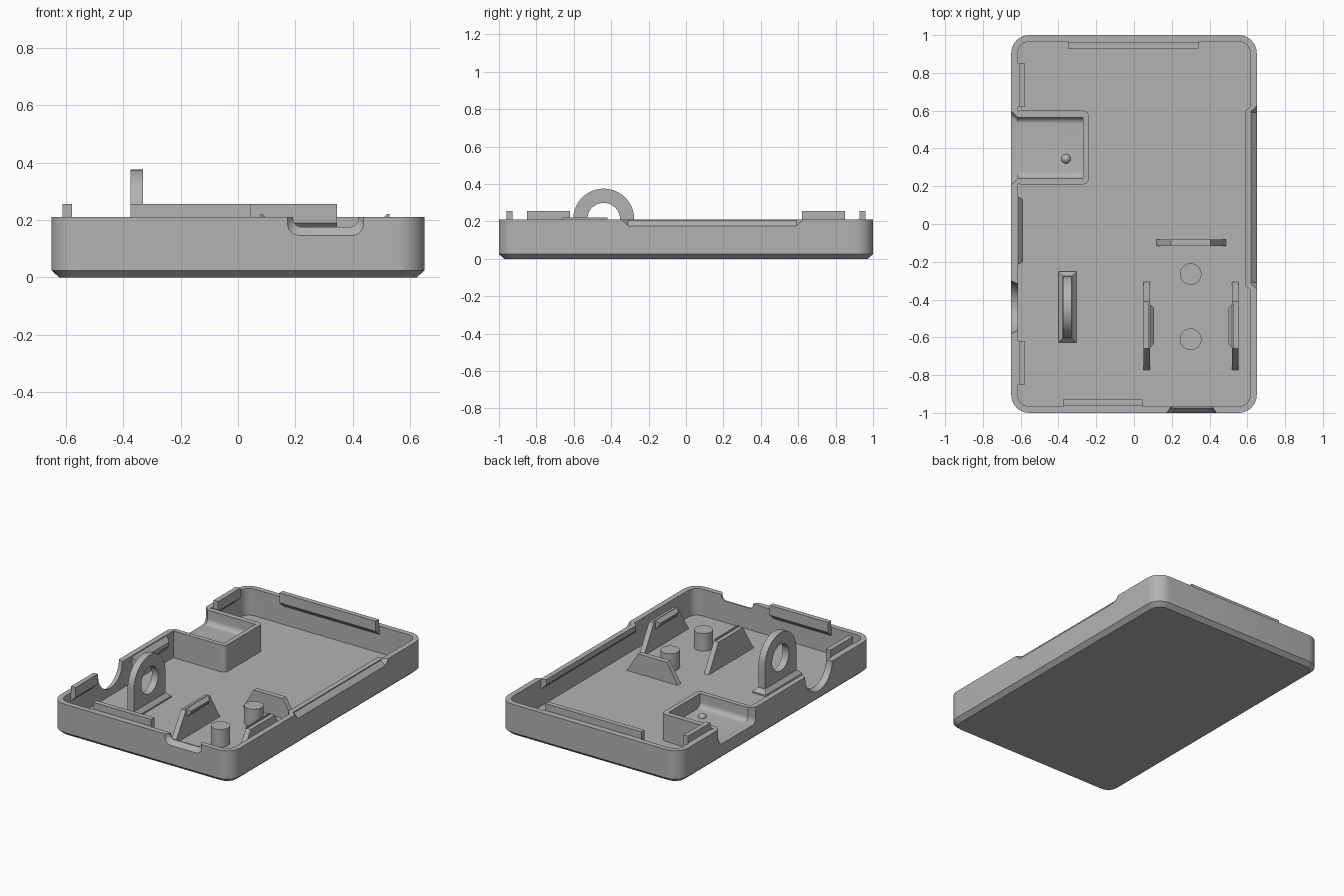
import bpy, bmesh, math

cube = bpy.data.objects.get("Cube")
if cube:
    bpy.data.objects.remove(cube, do_unlink=True)

grey = bpy.data.materials.new("plain grey")
grey.use_nodes = True
GREY = (0.45, 0.45, 0.45, 1)
grey.diffuse_color = GREY
grey.node_tree.nodes["Principled BSDF"].inputs["Base Color"].default_value = GREY


def place(axis, t, p):
    u, v = p
    return {"x": (t, u, v), "y": (u, t, v), "z": (u, v, t)}[axis]


def loft(name, axis, rings):
    """Closed skin through rings, each (position on axis, 2D outline)."""
    bm = bmesh.new()
    loops = [[bm.verts.new(place(axis, t, p)) for p in pts] for t, pts in rings]
    n = len(loops[0])
    for a, b in zip(loops, loops[1:]):
        for i in range(n):
            j = (i + 1) % n
            bm.faces.new((a[i], a[j], b[j], b[i]))
    bm.faces.new(loops[0])
    bm.faces.new(loops[-1])
    bmesh.ops.recalc_face_normals(bm, faces=bm.faces)
    mesh = bpy.data.meshes.new(name)
    bm.to_mesh(mesh)
    bm.free()
    obj = bpy.data.objects.new(name, mesh)
    bpy.context.collection.objects.link(obj)
    mesh.materials.append(grey)
    return obj


def prism(name, axis, pts, a, b):
    return loft(name, axis, [(a, pts), (b, pts)])


def rect(u0, u1, v0, v1, r=0.0, steps=8):
    """Rectangle outline, with rounded corners if r is given."""
    if not r:
        return [(u0, v0), (u1, v0), (u1, v1), (u0, v1)]
    pts = []
    for k, (cu, cv) in enumerate(rect(u0 + r, u1 - r, v0 + r, v1 - r)):
        for s in range(steps + 1):
            a = math.pi * (1 + k / 2 + s / steps / 2)
            pts.append((cu + r * math.cos(a), cv + r * math.sin(a)))
    return pts


def circle(cu, cv, r, n=48):
    return [(cu + r * math.cos(2 * math.pi * i / n),
             cv + r * math.sin(2 * math.pi * i / n)) for i in range(n)]


def cut(obj, *cutters):
    for c in cutters:
        mod = obj.modifiers.new("cut", "BOOLEAN")
        mod.operation, mod.solver, mod.object = "DIFFERENCE", "EXACT", c
        bpy.context.view_layer.objects.active = obj
        bpy.ops.object.modifier_apply(modifier=mod.name)


def discard(*objs):
    for o in objs:
        bpy.data.objects.remove(o, do_unlink=True)


HX, HY, TOP, FLOOR, WALL = 0.65, 1.0, 0.21, 0.035, 0.035
IX, IY = HX - WALL, HY - WALL


def outline(inset):
    return rect(inset - HX, HX - inset, inset - HY, HY - inset, 0.095 - inset)


# Tray shell with a chamfered underside
tray = loft("tray_shell", "z", [
    (0, outline(0.028)), (0.025, outline(0)), (TOP, outline(0)),
    (TOP, outline(WALL)), (FLOOR, outline(WALL))])

# Side pocket, open through the right wall
pocket = prism("side_pocket", "z", rect(-0.63, -0.24, 0.21, 0.6, 0.03), 0.02, TOP)
pocket_cut = prism("pocket_cutter", "x", rect(0.24, 0.565, 0.12, 0.5, 0.035), -0.8, -0.27)
mouth_cut = loft("mouth_cutter", "x", [
    (-0.66, rect(0.2, 0.605, 0.1, 0.5, 0.04)),
    (-0.615, rect(0.24, 0.565, 0.12, 0.5, 0.035))])
cut(pocket, pocket_cut, mouth_cut)

# Front cable opening, flared outward
port_cut = loft("port_cutter", "y", [
    (-1.01, rect(0.165, 0.445, 0.135, 0.5, 0.045)),
    (-0.975, rect(0.192, 0.418, 0.175, 0.5, 0.03)),
    (-0.9, rect(0.192, 0.418, 0.175, 0.5, 0.03))])

# Round opening in the right wall
round_cut = loft("round_cutter", "x", [
    (-0.66, circle(-0.44, TOP, 0.145)), (-0.62, circle(-0.44, TOP, 0.125)),
    (-0.58, circle(-0.44, TOP, 0.125))])


# Long sloped recess along the left wall
def recess(low):
    return [(-0.31, low), (0.59, low), (0.665, low + 0.075), (-0.385, low + 0.075)]


recess_cut = loft("recess_cutter", "x", [(0.613, recess(TOP)), (0.66, recess(0.166))])

cut(tray, pocket_cut, mouth_cut, port_cut, round_cut, recess_cut)
discard(pocket_cut, mouth_cut, port_cut, round_cut, recess_cut)


# Rim tabs inside the walls, tapered beneath
def tab(name, axis, side, wall, a, b):
    pts = [(wall - 0.005, 0.255), (wall - 0.037, 0.255), (wall - 0.037, 0.19),
           (wall + 0.005, 0.15), (wall + 0.005, TOP), (wall - 0.005, TOP)]
    return prism(name, axis, [(side * u, v) for u, v in pts], a, b)


tab("back_tab", "x", 1, IY, -0.35, 0.345)
tab("front_tab", "x", -1, IY, -0.375, 0.045)
tab("right_back_tab", "y", -1, IX, 0.62, 0.85)
tab("right_front_tab", "y", -1, IX, -0.85, -0.62)

# Ledges that thicken the side walls
loft("right_ledge", "x", [(-0.62, rect(-0.22, 0.15, 0.11, TOP)),
                          (-0.588, rect(-0.2, 0.13, 0.15, 0.175))])
loft("left_ledge", "x", [(0.62, rect(-0.35, 0.62, 0.14, TOP)),
                         (0.587, rect(-0.325, 0.6, 0.175, TOP))])

# Upright ring bracket with a chamfered foot
arch = [(-0.603, 0.02), (-0.277, 0.02)]
arch += [(-0.44 + 0.163 * math.cos(math.pi * i / 32),
          0.212 + 0.163 * math.sin(math.pi * i / 32)) for i in range(33)]
ring = prism("ring_bracket", "x", arch, -0.375, -0.33)
hole = prism("ring_hole_cutter", "x", circle(-0.44, 0.212, 0.087), -0.5, -0.2)
cut(ring, hole)
discard(hole)
loft("ring_foot", "z", [(0.03, rect(-0.4, -0.305, -0.628, -0.252)),
                        (0.045, rect(-0.4, -0.305, -0.628, -0.252)),
                        (0.07, rect(-0.378, -0.327, -0.605, -0.275))])

# Pair of holding fins with inward clips
for side, name in ((-1, "right"), (1, "left")):
    mid = 0.3025
    fin = [(-0.775, 0.03), (-0.305, 0.03), (-0.41, TOP), (-0.66, TOP)]
    prism(name + "_fin", "x", fin, mid + side * 0.217, mid + side * 0.251)
    loft(name + "_clip", "x", [
        (mid + side * 0.225, rect(-0.66, -0.42, 0.165, 0.22)),
        (mid + side * 0.217, rect(-0.655, -0.425, 0.165, 0.22)),
        (mid + side * 0.197, rect(-0.635, -0.445, 0.19, 0.2))])

# Cross fin
prism("cross_fin", "y", [(0.115, 0.03), (0.49, 0.03), (0.405, 0.165), (0.195, 0.165)],
      -0.116, -0.083)

# Support posts
for name, y in (("back_post", -0.265), ("front_post", -0.61)):
    prism(name, "z", circle(0.3, y, 0.057, 32), 0.03, 0.15)

# Small dome on the pocket floor
bpy.ops.mesh.primitive_uv_sphere_add(segments=24, ring_count=12, radius=0.025,
                                     location=(-0.36, 0.345, 0.12))
dome = bpy.context.object
dome.name = "pocket_dome"
dome.data.materials.append(grey)

# Smooth curved faces, keep hard edges sharp
for o in bpy.context.scene.objects:
    o.select_set(o.type == "MESH" and grey.name in o.data.materials)
bpy.context.view_layer.objects.active = tray
bpy.ops.object.shade_smooth_by_angle(angle=math.radians(30))
